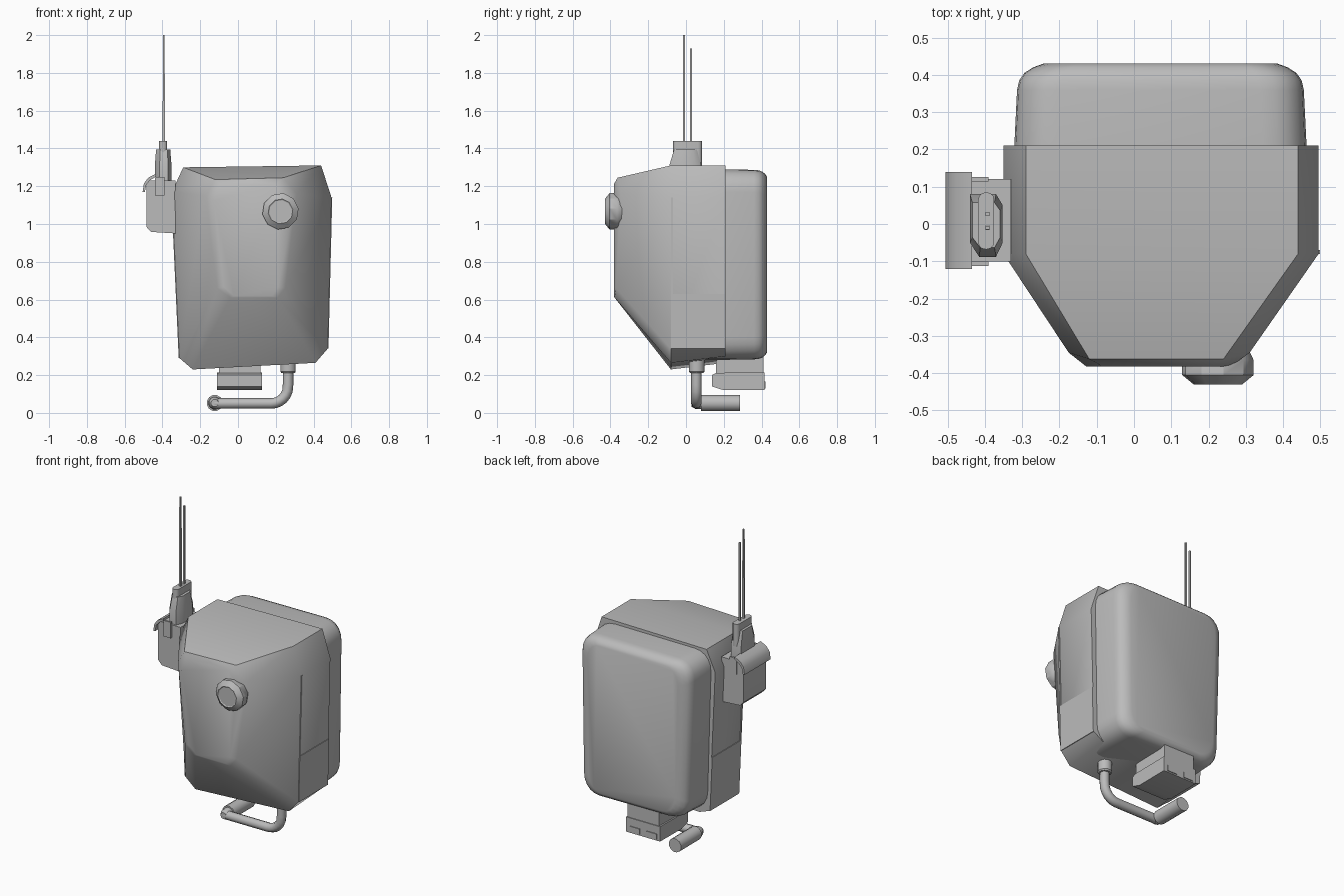
import bpy, bmesh, math
from mathutils import Vector

if "Cube" in bpy.data.objects:
    bpy.data.objects.remove(bpy.data.objects["Cube"], do_unlink=True)

grey = bpy.data.materials.new("plain grey")
grey.use_nodes = True
colour = (0.5, 0.5, 0.5, 1)
grey.diffuse_color = colour
grey.node_tree.nodes["Principled BSDF"].inputs["Base Color"].default_value = colour


def loft(name, rings, angle=35):
    """Skin a list of equal-length point rings and cap both ends."""
    bm = bmesh.new()
    loops = [[bm.verts.new(p) for p in ring] for ring in rings]
    for a, b in zip(loops, loops[1:]):
        for i in range(len(a)):
            j = (i + 1) % len(a)
            bm.faces.new((a[i], a[j], b[j], b[i]))
    bm.faces.new(loops[0])
    bm.faces.new(loops[-1])
    bmesh.ops.recalc_face_normals(bm, faces=bm.faces)
    mesh = bpy.data.meshes.new(name)
    bm.to_mesh(mesh)
    bm.free()
    mesh.materials.append(grey)
    mesh.shade_smooth()
    mesh.set_sharp_from_angle(angle=math.radians(angle))
    obj = bpy.data.objects.new(name, mesh)
    bpy.context.collection.objects.link(obj)
    return obj


def along_y(profile, y):
    return [(x, y, z) for x, z in profile]


def box(name, x, y, z, bevel=0):
    ring = [(x[0], y[0]), (x[1], y[0]), (x[1], y[1]), (x[0], y[1])]
    obj = loft(name, [[(a, b, h) for a, b in ring] for h in z])
    if bevel:
        mod = obj.modifiers.new("bevel", "BEVEL")
        mod.width, mod.segments = bevel, 1
    return obj


def turned(name, start, axis, profile, sides=12):
    """Round part: profile is a list of (distance along axis, radius)."""
    axis = Vector(axis)
    u = axis.orthogonal().normalized()
    v = axis.cross(u)
    angles = [2 * math.pi * i / sides for i in range(sides)]
    return loft(name, [[Vector(start) + axis * d + (u * math.cos(t) + v * math.sin(t)) * r
                        for t in angles] for d, r in profile])


def rounded(corners, radius, steps=5):
    """Round the corners of a polygon."""
    out = []
    pts = [Vector(c) for c in corners]
    for i, c in enumerate(pts):
        a = c + (pts[i - 1] - c).normalized() * radius
        b = c + (pts[(i + 1) % len(pts)] - c).normalized() * radius
        for s in range(steps + 1):
            t = s / steps
            w = 0.85 * 2 * t * (1 - t)
            out.append((a * (1 - t) ** 2 + c * w + b * t * t) / ((1 - t) ** 2 + w + t * t))
    return out


# Faceted front shell
outer = [(-.29, 1.30), (.44, 1.31), (.495, 1.14), (.475, .34),
         (.41, .265), (-.24, .23), (-.31, .29), (-.35, 1.17)]
inner = [(-.12, 1.235), (.24, 1.245), (.31, 1.16), (.25, .66),
         (.21, .61), (-.04, .61), (-.11, .66), (-.175, 1.15)]
front_depth = [-.362, -.362, -.345, -.37, -.378, -.378, -.37, -.345]
back_rim = [(x, z + (.035 if z < .28 else 0)) for x, z in outer]
nose = [(.06 + (x - .06) * .8, .9 + (z - .9) * (.9 if z > .9 else .97)) for x, z in inner]
loft("front_shell", [along_y(back_rim, .21), along_y(outer, -.08),
                     [(x, y, z) for (x, z), y in zip(inner, front_depth)],
                     along_y(nose, -.382)], 45)

# Thin side panels on the shell
for side, top, low in (("left", outer[2], outer[3]), ("right", outer[7], outer[6])):
    sign = 1 if side == "left" else -1

    def edge(z):
        t = (z - low[1]) / (top[1] - low[1])
        return low[0] + (top[0] - low[0]) * t

    for part, z0, z1, y1 in (("lower_panel", low[1], .63, .21), ("front_strip", .63, top[1], -.07)):
        profile = [(edge(z0) - sign * .01, z0), (edge(z1) - sign * .01, z1),
                   (edge(z1) + sign * .004, z1), (edge(z0) + sign * .004, z0)]
        loft(side + "_" + part, [along_y(profile, -.08), along_y(profile, y1)])

# Rounded rear housing
rear = rounded([(-.325, 1.285), (.465, 1.29), (.45, .28), (-.295, .285)], .12)
loft("rear_housing", [along_y([(.07 + (x - .07) * sx, .785 + (z - .785) * sz) for x, z in rear], y)
                      for y, sx, sz in ((.1, 1, 1), (.2, 1, 1), (.36, .98, .995), (.385, .965, .99),
                                        (.405, .93, .975), (.42, .87, .95), (.43, .8, .92))], 45)

# Front knob
turned("knob", (.225, -.33, 1.067), (0, -1, 0),
       [(0, .08), (.02, .09), (.035, .097), (.075, .097), (.1, .066), (.096, .06)], 10)

# Side pack with its curved flap
pack = [(-.33, 1.23), (-.48, 1.23), (-.485, 1.21), (-.485, .985), (-.46, .958), (-.33, .95)]
loft("side_pack", [along_y(pack, -.1), along_y(pack, .12)])
flap = [(-.505, 1.17), (-.498, 1.215), (-.475, 1.245), (-.435, 1.265),
        (-.435, 1.25), (-.465, 1.232), (-.485, 1.21), (-.493, 1.17)]
loft("pack_flap", [along_y(flap, -.12), along_y(flap, .14)])
for y in (-.106, .12):
    box("flap_hinge", (-.44, -.39), (y - .006, y + .006), (1.15, 1.25))

# Antenna mount
base = [(-.44, -.05), (-.415, -.088), (-.37, -.088), (-.352, -.05), (-.352, .05), (-.37, .08), (-.44, .08)]
loft("antenna_bracket", [[(x, y, 1.22) for x, y in base], [(x, y, 1.31) for x, y in base],
                         [(-.397 + (x + .397) * .85, y * .72, 1.395) for x, y in base]])
slot = rounded([(-.418, -.068), (-.375, -.068), (-.375, .085), (-.418, .085)], .021, 3)
loft("antenna_socket", [[(x, y, z) for x, y in slot] for z in (1.3, 1.44)])
for y, height in ((-.01, 2.0), (.027, 1.93)):
    turned("antenna", (-.393, y, 1.43), (0, 0, 1), [(0, .008), (height - 1.43, .007)], 4)

# Bottom connector block
box("connector_neck", (-.1, .118), (.16, .41), (.2, .32))
block = [(.137, .2), (.137, .14), (.2, .12), (.415, .122), (.415, .215), (.16, .212)]
loft("connector_block", [[(x, y, z) for y, z in block] for x in (-.11, .126)])
for x in (-.055, .065):
    box("connector_latch", (x - .035, x + .035), (.4, .42), (.13, .165))

# Bent pipe, collar and handle
turned("pipe_collar", (.265, .057, .21), (0, 0, 1), [(0, .036), (.008, .042), (.08, .042)])
curve = bpy.data.curves.new("pipe", "CURVE")
curve.dimensions = "3D"
curve.bevel_depth = .028
curve.bevel_resolution = 2
curve.use_fill_caps = True
path = [(.265, .24), (.265, .15)]
path += [(.175 + .09 * math.cos(a), .14 - .09 * math.sin(a))
         for a in (math.radians(d) for d in range(15, 91, 15))]
path += [(-.125, .05)]
line = curve.splines.new("POLY")
line.points.add(len(path) - 1)
for point, (x, z) in zip(line.points, path):
    point.co = (x, .055, z, 1)
curve.materials.append(grey)
bpy.context.collection.objects.link(bpy.data.objects.new("pipe", curve))
turned("handle", (-.123, .03, .052), (0, 1, 0), [(0, .02), (.02, .032), (.05, .034), (.05, .043), (.255, .043)])
